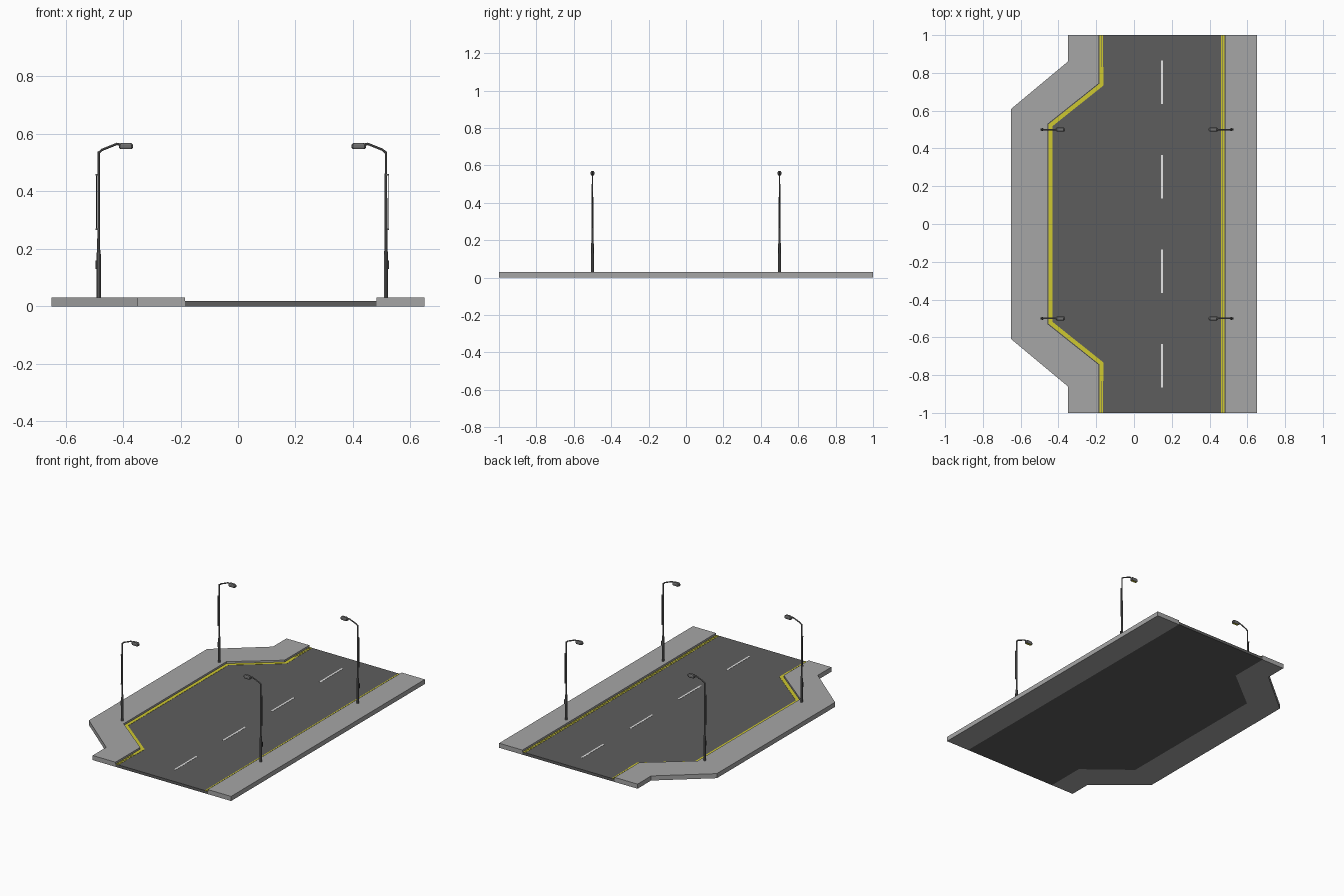
import bpy, bmesh, math
from mathutils import Vector

if "Cube" in bpy.data.objects:
    bpy.data.objects.remove(bpy.data.objects["Cube"])


def mat(name, r, g, b):
    m = bpy.data.materials.new(name)
    m.diffuse_color = (r, g, b, 1)
    m.use_nodes = True
    m.node_tree.nodes["Principled BSDF"].inputs["Base Color"].default_value = m.diffuse_color
    return m


PAVE = mat("pavement grey", 0.38, 0.38, 0.38)
ROAD = mat("asphalt grey", 0.11, 0.11, 0.11)
YELLOW = mat("line yellow", 0.62, 0.58, 0.03)
WHITE = mat("line white", 0.8, 0.8, 0.8)
STEEL = mat("lamp steel", 0.16, 0.16, 0.16)
DARK = mat("dark fittings", 0.06, 0.06, 0.06)
ROAD_Z, PAVE_Z = 0.018, 0.03


def finish(name, bm, *mats):
    bmesh.ops.recalc_face_normals(bm, faces=bm.faces)
    me = bpy.data.meshes.new(name)
    bm.to_mesh(me)
    bm.free()
    for m in mats:
        me.materials.append(m)
    ob = bpy.data.objects.new(name, me)
    bpy.context.collection.objects.link(ob)
    return ob


def slab(name, outline, z0, z1, m):
    """Extrude a plan outline from z0 to z1."""
    bm = bmesh.new()
    f = bm.faces.new([bm.verts.new((x, y, z0)) for x, y in outline])
    r = bmesh.ops.extrude_face_region(bm, geom=[f])
    vs = [g for g in r["geom"] if isinstance(g, bmesh.types.BMVert)]
    bmesh.ops.translate(bm, verts=vs, vec=(0, 0, z1 - z0))
    return finish(name, bm, m)


def offset(path, d):
    """Shift a path running towards +y sideways to +x by d, mitred."""
    pts = [Vector(p) for p in path]
    out = []
    for i, p in enumerate(pts):
        a = (p - pts[i - 1]).normalized() if i else None
        b = (pts[i + 1] - p).normalized() if i < len(pts) - 1 else None
        a, b = a or b, b or a
        n1, n2 = Vector((a.y, -a.x)), Vector((b.y, -b.x))
        out.append(tuple(p + (n1 + n2) * d / (1 + n1.dot(n2))))
    return out


def line(name, path, d0, d1, m):
    slab(name, offset(path, d0) + offset(path, d1)[::-1], ROAD_Z - 0.001, ROAD_Z + 0.0012, m)


def symmetric(half):
    return half + [(x, -y) for x, y in reversed(half)]


# ground: road with a lay-by, and a pavement on each side
kerb = symmetric([(-0.185, -1), (-0.185, -0.745), (-0.455, -0.53)])
back = symmetric([(-0.35, -1), (-0.35, -0.86), (-0.65, -0.61)])
slab("road", kerb + [(0.482, 1), (0.482, -1)], 0, ROAD_Z, ROAD)
slab("left_pavement", kerb + back[::-1], 0, PAVE_Z, PAVE)
slab("right_pavement", [(0.482, -1), (0.65, -1), (0.65, 1), (0.482, 1)], 0, PAVE_Z, PAVE)

# painted lines
bay = symmetric([(-0.185, -0.83)] + kerb[1:3])
line("bay_line", bay, 0.003, 0.024, YELLOW)
for i, d in enumerate((0.003, 0.014)):
    for s in (-1, 1):
        ys = sorted((s * 0.83, s * 1.0))
        line(f"left_edge_line_{i}_{s}", [(-0.185, y) for y in ys], d, d + 0.007, YELLOW)
    line(f"right_edge_line_{i}", [(0.482, -1), (0.482, 1)], -d - 0.007, -d, YELLOW)
for i in range(4):
    y = -0.75 + 0.5 * i
    line(f"centre_dash_{i}", [(0.148, y - 0.115), (0.148, y + 0.115)], -0.006, 0.006, WHITE)


def tube(bm, a, b, r0, r1, n=10, mi=0):
    a, b = Vector(a), Vector(b)
    q = Vector((0, 0, 1)).rotation_difference(b - a)
    rings = []
    for p, r in ((a, r0), (b, r1)):
        rings.append([bm.verts.new(p + q @ Vector((r * math.cos(t), r * math.sin(t), 0)))
                      for t in (2 * math.pi * k / n for k in range(n))])
    fs = [bm.faces.new((rings[0][k], rings[0][(k + 1) % n], rings[1][(k + 1) % n], rings[1][k]))
          for k in range(n)]
    fs += [bm.faces.new(rings[0][::-1]), bm.faces.new(rings[1])]
    for f in fs:
        f.material_index = mi


def box(bm, x0, x1, hw, z0, z1, mi=0):
    r = bmesh.ops.create_cube(bm, size=1)
    for v in r["verts"]:
        v.co = ((x0 + x1) / 2 + v.co.x * (x1 - x0), v.co.y * 2 * hw, (z0 + z1) / 2 + v.co.z * (z1 - z0))
        for f in v.link_faces:
            f.material_index = mi


def lamp(name, x, y, s):
    # pole: thick foot, tapered collar, slim shaft, sloping arm
    bm = bmesh.new()
    tube(bm, (0, 0, PAVE_Z), (0, 0, 0.18), 0.0075, 0.0075)
    tube(bm, (0, 0, 0.18), (0, 0, 0.2), 0.0075, 0.005)
    tube(bm, (0, 0, 0.2), (0, 0, 0.538), 0.005, 0.004)
    tube(bm, (0, 0, 0.534), (0.012, 0, 0.545), 0.004, 0.004)
    tube(bm, (0.01, 0, 0.544), (0.065, 0, 0.566), 0.004, 0.004)
    tube(bm, (0.062, 0, 0.565), (0.085, 0, 0.562), 0.004, 0.004)
    # service hatch, and banner rail held by two brackets
    box(bm, -0.011, -0.005, 0.005, 0.13, 0.16, 1)
    box(bm, -0.0095, -0.0065, 0.003, 0.27, 0.46, 1)
    for z in (0.268, 0.458):
        box(bm, -0.011, 0, 0.0035, z - 0.003, z + 0.003)
    pole = finish(name + "_pole", bm, STEEL, DARK)
    # lantern: stacked octagonal rings
    bm = bmesh.new()
    prev = None
    for z, k in ((0.547, 0.8), (0.552, 1), (0.562, 1), (0.569, 0.72)):
        hx, hy = 0.025 * k, 0.010 * k
        plan = [(1, .5), (.8, 1), (-.8, 1), (-1, .5), (-1, -.5), (-.8, -1), (.8, -1), (1, -.5)]
        ring = [bm.verts.new((0.095 + u * hx, v * hy, z)) for u, v in plan]
        if prev:
            for j in range(8):
                bm.faces.new((prev[j], prev[(j + 1) % 8], ring[(j + 1) % 8], ring[j]))
        else:
            bm.faces.new(ring[::-1]).material_index = 1   # glowing underside
        prev = ring
    bm.faces.new(prev)
    head = finish(name + "_lantern", bm, STEEL, YELLOW)
    for ob in (pole, head):
        ob.location = (x, y, 0)
        ob.rotation_euler.z = 0 if s > 0 else math.pi


# four street lamps leaning over the road
for tag, y in (("front", -0.5), ("rear", 0.5)):
    lamp(f"{tag}_left_lamp", -0.485, y, 1)
    lamp(f"{tag}_right_lamp", 0.515, y, -1)
